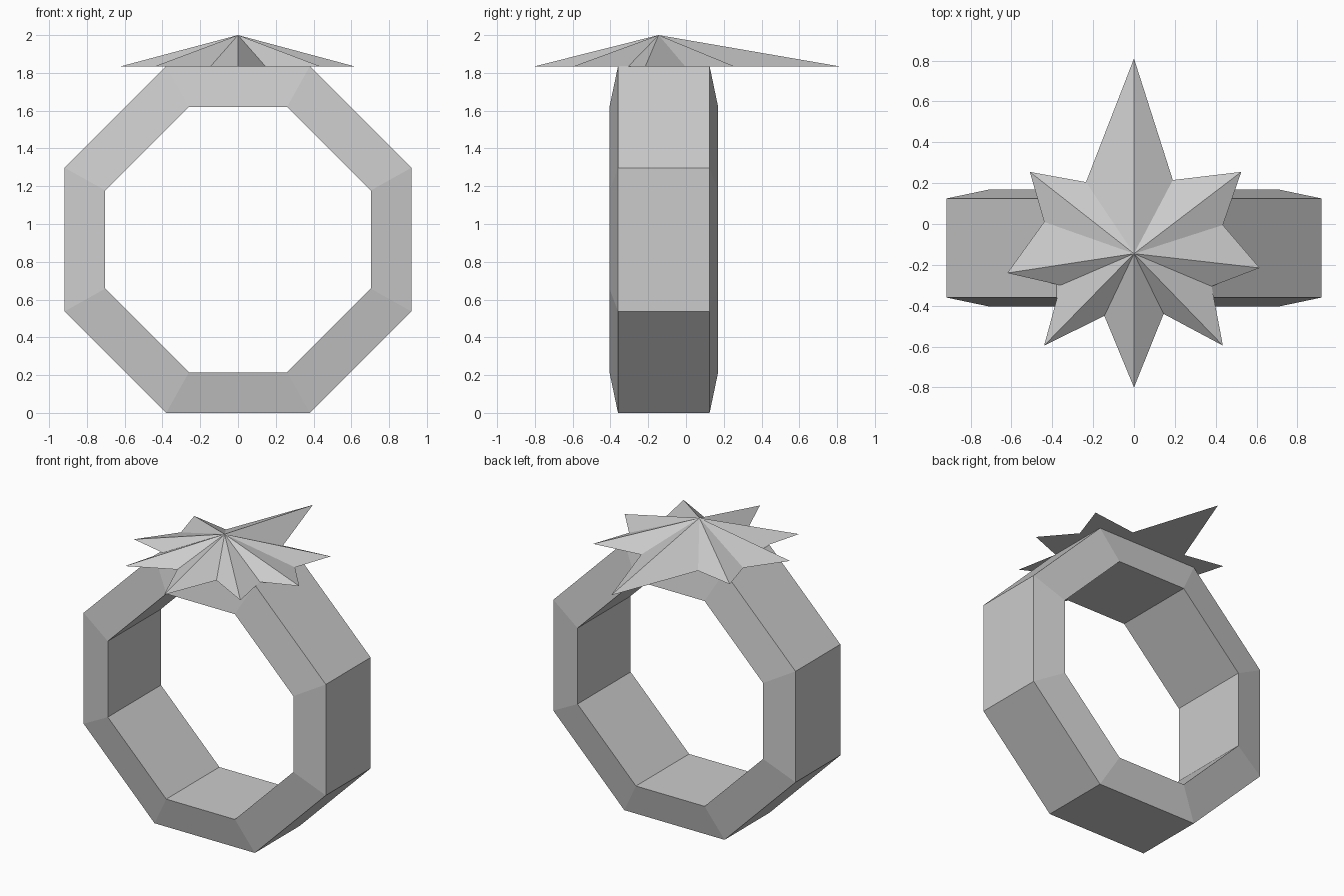
import bpy
import bmesh

cube = bpy.data.objects.get("Cube")
if cube:
    bpy.data.objects.remove(cube, do_unlink=True)

GREY = (0.6, 0.6, 0.6, 1)
metal = bpy.data.materials.new("light_grey_metal")
metal.use_nodes = True
metal.diffuse_color = GREY
metal.node_tree.nodes["Principled BSDF"].inputs["Base Color"].default_value = GREY


def finish(name, bm):
    bmesh.ops.recalc_face_normals(bm, faces=bm.faces)
    mesh = bpy.data.meshes.new(name)
    bm.to_mesh(mesh)
    bm.free()
    mesh.materials.append(metal)
    bpy.context.collection.objects.link(bpy.data.objects.new(name, mesh))


def octagon(bm, long, short, y, z):
    """Eight vertices in order round the y axis."""
    quarter = [(long, short), (short, long)]
    points = []
    for _ in range(4):
        points += quarter
        quarter = [(-b, a) for a, b in quarter]
    return [bm.verts.new((a, y, z + b)) for a, b in points]


# Octagonal band with sloping rims
BASE = 1.835
MID = BASE / 2
bm = bmesh.new()
loops = [
    octagon(bm, MID, 0.38, -0.36, MID),
    octagon(bm, MID, 0.38, 0.125, MID),
    octagon(bm, 0.703, 0.26, 0.17, MID),
    octagon(bm, 0.703, 0.26, -0.405, MID),
]
for k, loop in enumerate(loops):
    after = loops[(k + 1) % 4]
    for i in range(8):
        j = (i + 1) % 8
        bm.faces.new((loop[i], loop[j], after[j], after[i]))
finish("band", bm)

# Eight-pointed star: outline alternates tips and valleys
outline = [
    (0, 0.81), (0.19, 0.215), (0.525, 0.255), (0.435, -0.005),
    (0.615, -0.215), (0.38, -0.305), (0.435, -0.595), (0.145, -0.44),
    (0, -0.8), (-0.145, -0.45), (-0.44, -0.595), (-0.36, -0.3),
    (-0.62, -0.24), (-0.44, 0.01), (-0.51, 0.255), (-0.235, 0.205),
]
bm = bmesh.new()
rim = [bm.verts.new((x, y, BASE)) for x, y in outline]
apex = bm.verts.new((0, -0.145, 2))
centre = bm.verts.new((0, -0.145, BASE))
for i, v in enumerate(rim):
    w = rim[(i + 1) % len(rim)]
    bm.faces.new((v, w, apex))
    bm.faces.new((w, v, centre))
finish("star", bm)
